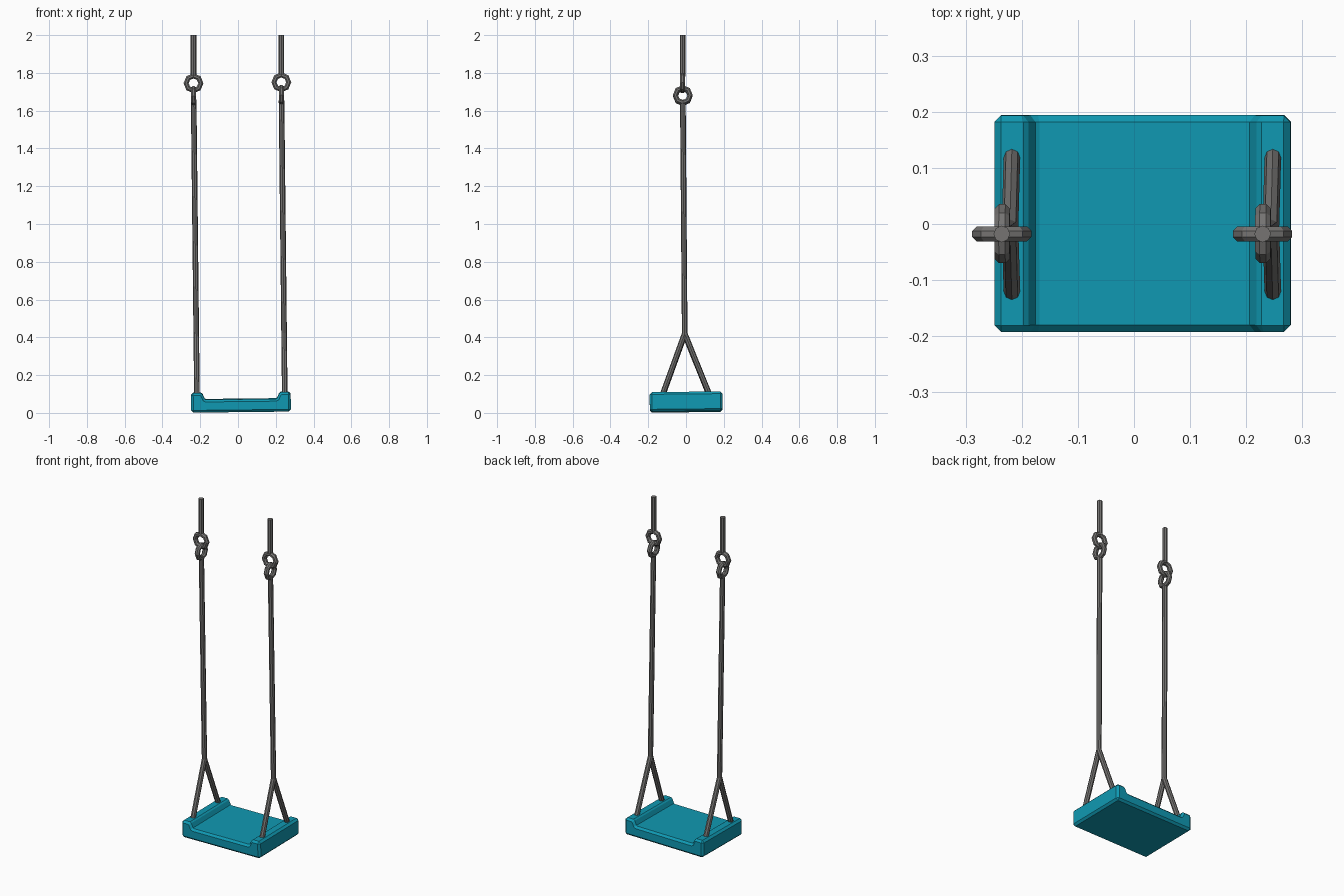
import bpy, bmesh, math
from mathutils import Vector, Matrix

if "Cube" in bpy.data.objects:
    bpy.data.objects.remove(bpy.data.objects["Cube"])


def material(name, rgb):
    m = bpy.data.materials.new(name)
    m.diffuse_color = (*rgb, 1)
    m.use_nodes = True
    m.node_tree.nodes["Principled BSDF"].inputs["Base Color"].default_value = m.diffuse_color
    return m


TEAL = material("teal plastic", (0.005, 0.32, 0.45))
GREY = material("grey metal", (0.18, 0.175, 0.17))
# The hanging part leans very slightly
LEAN = (Matrix.Translation((0.016, 0.0015, 0.006))
        @ Matrix.Rotation(-0.011, 4, 'Y') @ Matrix.Rotation(0.0105, 4, 'X'))
R = 0.0148


def make(name, bm, mat):
    bmesh.ops.recalc_face_normals(bm, faces=bm.faces)
    me = bpy.data.meshes.new(name)
    bm.to_mesh(me)
    bm.free()
    me.materials.append(mat)
    ob = bpy.data.objects.new(name, me)
    bpy.context.collection.objects.link(ob)
    return ob


def rod(name, a, b):
    a, b = Vector(a), Vector(b)
    bm = bmesh.new()
    d = b - a
    bmesh.ops.create_cone(bm, cap_ends=True, segments=8, radius1=R, radius2=R, depth=d.length,
                          matrix=Matrix.Translation((a + b) / 2) @ d.to_track_quat('Z', 'Y').to_matrix().to_4x4())
    return make(name, bm, GREY)


def ring(name, centre, u, v, major=0.039, segs=8):
    # low-poly ring; u and v span its plane, a corner points along u
    centre, u, v = Vector(centre), Vector(u), Vector(v)
    n = u.cross(v)
    bm = bmesh.new()
    loops = []
    for i in range(segs):
        a = math.tau * i / segs
        d = u * math.cos(a) + v * math.sin(a)
        loops.append([bm.verts.new(centre + d * (major + R * math.cos(t)) + n * R * math.sin(t))
                      for t in (math.tau * (k + 0.5) / 8 for k in range(8))])
    for i in range(segs):
        p, q = loops[i], loops[(i + 1) % segs]
        for k in range(8):
            bm.faces.new((p[k], q[k], q[(k + 1) % 8], p[(k + 1) % 8]))
    return make(name, bm, GREY)


# Seat: raised side rails, profile extruded along y with chamfered outer edges
half = [(0.264, 0), (0.264, 0.103), (0.212, 0.103), (0.203, 0.096), (0.191, 0.071), (0.184, 0.068)]
profile = half + [(-x, z) for x, z in reversed(half)]
bm = bmesh.new()
face = bm.faces.new([bm.verts.new((x, -0.193, z)) for x, z in profile])
ext = bmesh.ops.extrude_face_region(bm, geom=[face])
bmesh.ops.translate(bm, vec=(0, 0.386, 0), verts=[g for g in ext["geom"] if isinstance(g, bmesh.types.BMVert)])
seat = make("seat", bm, TEAL)
seat.matrix_world = LEAN
bev = seat.modifiers.new("chamfer", 'BEVEL')
bev.width = 0.012
bev.segments = 1
bev.limit_method = 'ANGLE'
bev.angle_limit = math.radians(65)

for side, s in (("left", -1), ("right", 1)):
    x = s * 0.2325
    # Forked hanger and long rod
    apex = (x, -0.004, 0.412)
    parts = [rod(side + "_front_fork", (x, -0.132, 0.07), apex),
             rod(side + "_back_fork", (x, 0.13, 0.07), apex),
             rod(side + "_long_rod", (x, -0.004, 0.405), (x, -0.001, 1.645)),
             ring(side + "_lower_ring", (x, -0.001, 1.674), (0, 1, 0), (0, 0, 1))]
    for p in parts:
        p.matrix_world = LEAN
    # Upper ring and vertical rod
    top = LEAN @ Vector((x, -0.001, 1.742))
    ring(side + "_upper_ring", top, (0, 0, 1), (1, 0, 0))
    rod(side + "_top_rod", top + Vector((0, 0, 0.036)), (top.x, top.y, 2.0))
